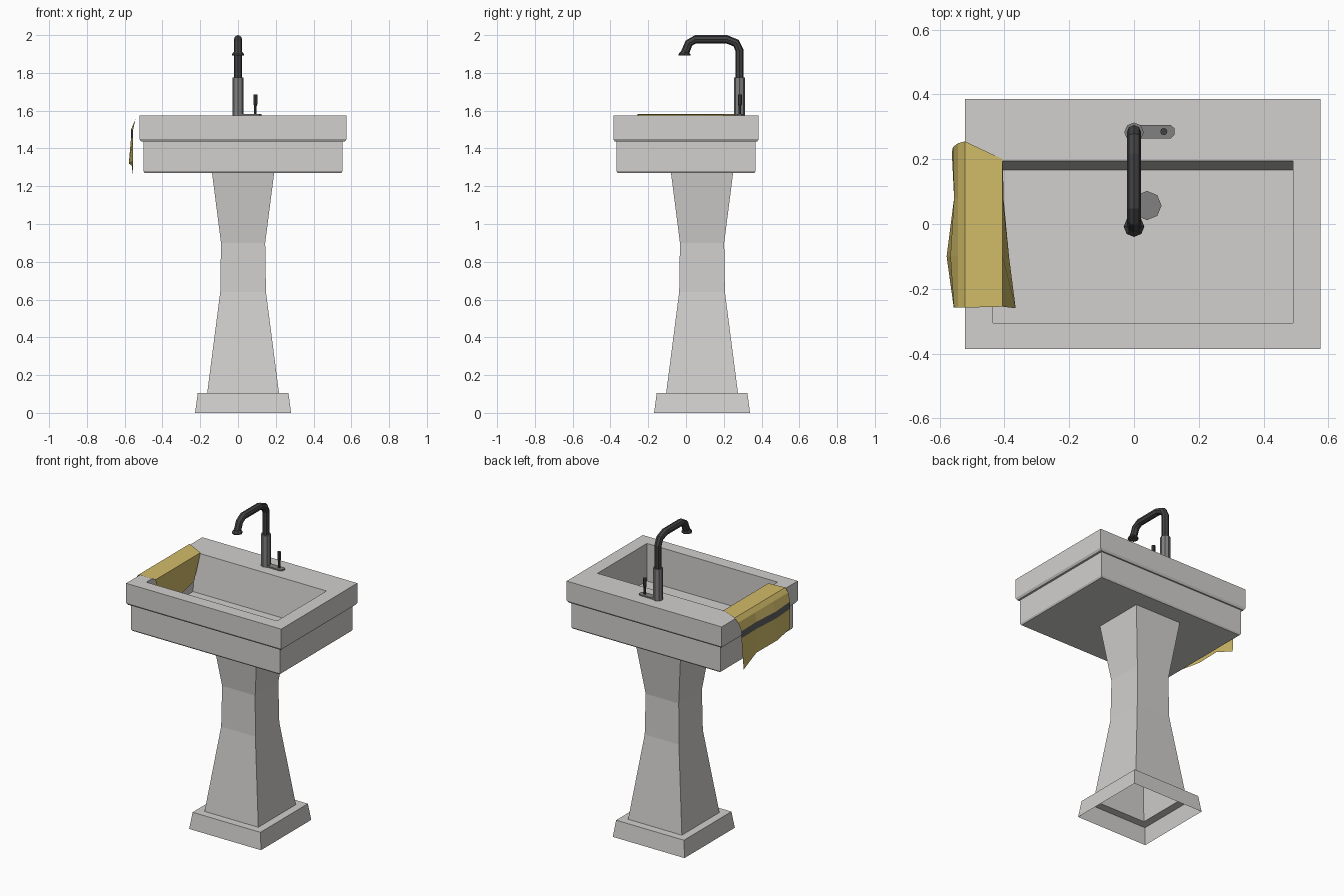
import bpy, bmesh, math
from mathutils import Vector

if "Cube" in bpy.data.objects:
    bpy.data.objects.remove(bpy.data.objects["Cube"])


def material(name, rgb):
    m = bpy.data.materials.new(name)
    m.diffuse_color = (*rgb, 1)
    m.use_nodes = True
    m.node_tree.nodes["Principled BSDF"].inputs["Base Color"].default_value = m.diffuse_color
    return m


CERAMIC = material("light grey ceramic", (0.64, 0.63, 0.615))
STEEL = material("grey steel", (0.22, 0.22, 0.22))
DARK = material("dark metal", (0.055, 0.055, 0.058))
CLOTH = material("yellow cloth", (0.64, 0.50, 0.14))
STRIPE = material("dark stripe", (0.12, 0.12, 0.12))


def finish(name, bm, *mats, recalc=True):
    if recalc:
        bmesh.ops.recalc_face_normals(bm, faces=bm.faces)
    me = bpy.data.meshes.new(name)
    bm.to_mesh(me)
    bm.free()
    for m in mats:
        me.materials.append(m)
    ob = bpy.data.objects.new(name, me)
    bpy.context.collection.objects.link(ob)
    return ob


def loft(name, rings, mat, cap_start=True, cap_end=True):
    """Skin a list of equal-length closed rings."""
    bm = bmesh.new()
    vr = [[bm.verts.new(p) for p in r] for r in rings]
    n = len(vr[0])
    for a, b in zip(vr, vr[1:]):
        for i in range(n):
            j = (i + 1) % n
            bm.faces.new((a[i], a[j], b[j], b[i]))
    if cap_start:
        bm.faces.new(vr[0][::-1])
    if cap_end:
        bm.faces.new(vr[-1])
    return finish(name, bm, mat, recalc=cap_start and cap_end)


def rect(x0, x1, y0, y1, z):
    return [(x0, y0, z), (x1, y0, z), (x1, y1, z), (x0, y1, z)]


def box_ring(cx, cy, hx, hy, z):
    return rect(cx - hx, cx + hx, cy - hy, cy + hy, z)


def disc(cx, cy, r, z, n=8):
    return [(cx + r * math.cos(math.tau * i / n), cy + r * math.sin(math.tau * i / n), z)
            for i in range(n)]


# Pedestal: hollow square column on an open plinth
loft("pedestal", [box_ring(0.027, 0.085, h, h, z) for h, z in (
    (0.254, 0), (0.240, 0.105), (0.190, 0.105), (0.121, 0.64),
    (0.117, 0.90), (0.165, 1.275))], CERAMIC, False, False)

# Basin: two stepped slabs with a recessed bowl
outer = [box_ring(0.0265, 0, hx, hy, z) for hx, hy, z in (
    (0.521, 0.362, 1.27), (0.527, 0.368, 1.28), (0.527, 0.368, 1.437),
    (0.540, 0.377, 1.437), (0.5485, 0.385, 1.45), (0.5485, 0.385, 1.575))]
bowl = [rect(-0.435, 0.49, -0.305, 0.195, 1.575),
        rect(-0.435, 0.49, -0.305, 0.166, 1.335)]
loft("basin", outer + bowl, CERAMIC)

# Drain plate
loft("drain", [disc(0.04, 0.057, 0.045, z) for z in (1.334, 1.342)], STEEL)

# Tap body
loft("tap_body", [disc(0, 0.283, 0.03, z) for z in (1.57, 1.775)], STEEL)

# Tap spout: octagonal tube swept along a path in the y-z plane
path = [Vector((0, y, z)) for y, z in (
    (0.283, 1.76), (0.283, 1.92), (0.265, 1.958), (0.215, 1.978),
    (0.05, 1.978), (0.015, 1.957), (-0.006, 1.905))]
rings = []
for i, p in enumerate(path):
    t = (path[min(i + 1, len(path) - 1)] - path[max(i - 1, 0)]).normalized()
    side = Vector((1, 0, 0))
    up = t.cross(side)
    rings.append([p + 0.022 * (side * math.cos(math.tau * k / 8) + up * math.sin(math.tau * k / 8))
                  for k in range(8)])
loft("tap_spout", rings, DARK)
loft("tap_nozzle", [disc(0, -0.008, r, z) for r, z in (
    (0.032, 1.893), (0.032, 1.899), (0.021, 1.912))], DARK)

# Lever plate with a chamfered end, and its handle
plate = [(0, 0.263), (0.113, 0.263), (0.125, 0.275), (0.125, 0.295),
         (0.113, 0.305), (0, 0.305)]
loft("lever_plate", [[(x, y, z) for x, y in plate] for z in (1.57, 1.583)], STEEL)
loft("lever_handle", [disc(0.092, 0.285, r, z) for r, z in (
    (0.007, 1.575), (0.007, 1.625), (0.011, 1.635), (0.011, 1.685))], DARK)

# Towel: sheet draped over the left rim, one column per y station
# station: y at inner edge, y at outer edge, y at hem, inner hem x, hem x, inner hem z, hem z
stations = [
    (-0.255, -0.258, -0.258, -0.365, -0.556, 1.37, 1.33),
    (-0.10, -0.10, -0.10, -0.385, -0.578, 1.385, 1.32),
    (0.08, 0.08, 0.08, -0.402, -0.555, 1.41, 1.303),
    (0.20, 0.255, 0.22, -0.408, -0.562, 1.42, 1.25),
]
bm = bmesh.new()
cols = []
for k, (yi, yo, yh, xi, xh, zi, zh) in enumerate(stations):
    yi_hem = yi - (0.06 if k == 3 else 0.005)
    mid = (xh - 0.555) / 2
    pts = [(xi, yi_hem, zi), (-0.405, yi, 1.579), (-0.522, yo, 1.582),
           (-0.543, yo - 0.006 * (k == 3), 1.555), (mid, (yo + yh) / 2, 1.50),
           (mid, (yo + yh) / 2, 1.455), (xh, yh, zh)]
    cols.append([bm.verts.new(p) for p in pts])
for a, b in zip(cols, cols[1:]):
    for i in range(len(a) - 1):
        f = bm.faces.new((a[i], b[i], b[i + 1], a[i + 1]))
        f.material_index = 1 if i == 4 else 0
finish("towel", bm, CLOTH, STRIPE, recalc=False)
